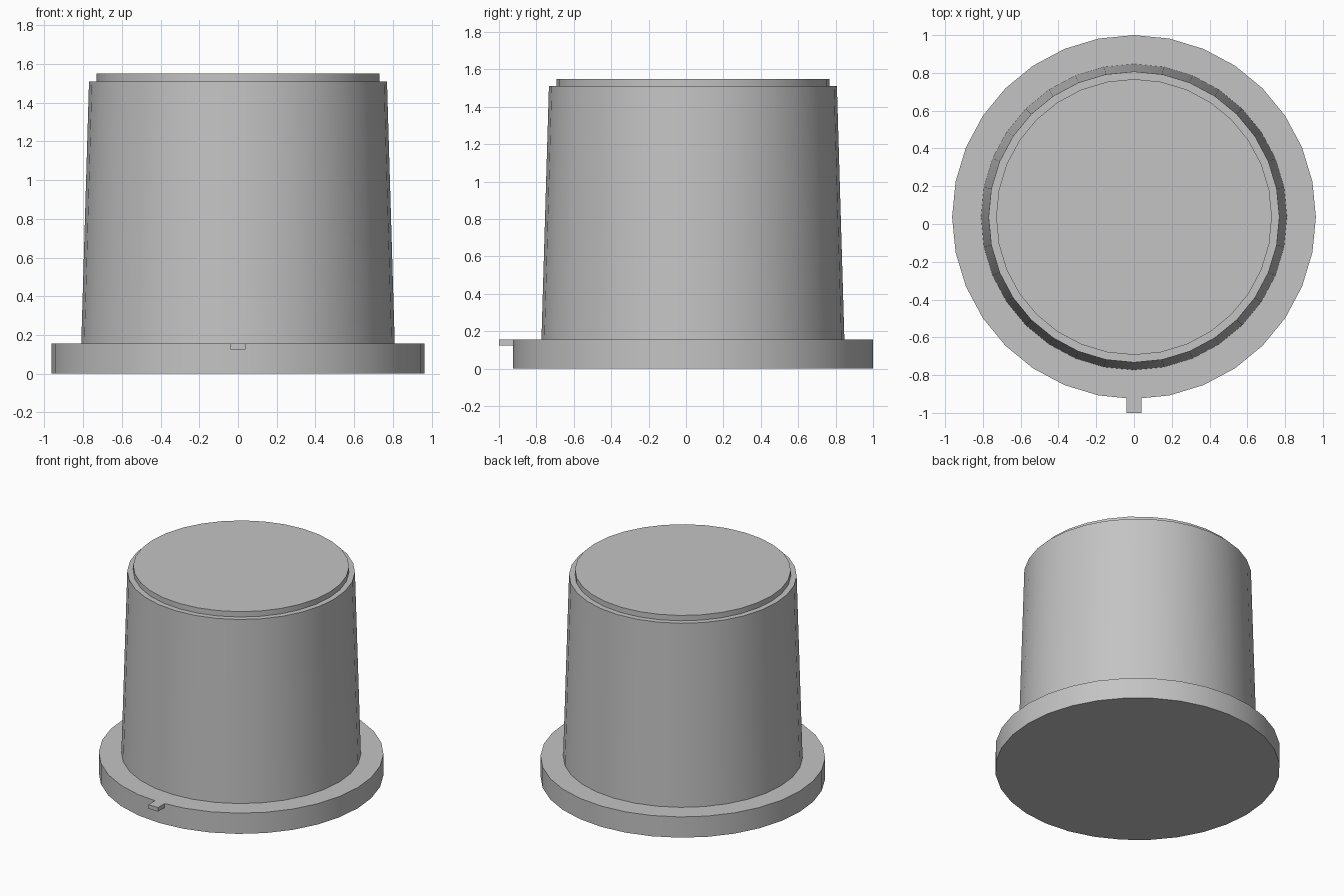
import bpy
import bmesh
import math
from mathutils import Matrix, Vector

cube = bpy.data.objects.get("Cube")
if cube:
    bpy.data.objects.remove(cube, do_unlink=True)

SIDES = 32
CENTRE_Y = 0.037

# Single plain grey finish
grey = bpy.data.materials.new("plain_grey")
grey.use_nodes = True
colour = (0.55, 0.55, 0.55, 1.0)
grey.diffuse_color = colour
grey.node_tree.nodes["Principled BSDF"].inputs["Base Color"].default_value = colour


def finish(name, bm):
    bmesh.ops.recalc_face_normals(bm, faces=bm.faces)
    mesh = bpy.data.meshes.new(name)
    bm.to_mesh(mesh)
    bm.free()
    mesh.materials.append(grey)
    obj = bpy.data.objects.new(name, mesh)
    bpy.context.collection.objects.link(obj)
    return obj


def lathe(name, profile):
    """Stack rings of (radius, height); a ring at a flat end may be capped."""
    bm = bmesh.new()
    rings = []
    for radius, z in profile:
        if radius == 0:
            rings.append(None)
            continue
        ring = []
        for i in range(SIDES):
            a = math.tau * i / SIDES
            ring.append(bm.verts.new((radius * math.cos(a),
                                      CENTRE_Y + radius * math.sin(a), z)))
        rings.append(ring)
    for low, high in zip(rings, rings[1:]):
        if low is None:
            bm.faces.new(list(reversed(high)))
        elif high is None:
            bm.faces.new(low)
        else:
            for i in range(SIDES):
                j = (i + 1) % SIDES
                bm.faces.new((low[i], low[j], high[j], high[i]))
    obj = finish(name, bm)
    bpy.ops.object.select_all(action='DESELECT')
    obj.select_set(True)
    bpy.context.view_layer.objects.active = obj
    bpy.ops.object.shade_smooth_by_angle(angle=math.radians(30))
    return obj


# Wide base flange with its flat underside and upper ledge
lathe("base_flange", [(0, 0), (0.963, 0), (0.963, 0.155), (0.81, 0.155)])

# Tapered body with its narrow upper rim
lathe("tapered_body", [(0.81, 0.155), (0.77, 1.51), (0.73, 1.51)])

# Raised top disc
lathe("top_disc", [(0.73, 1.51), (0.73, 1.55), (0, 1.55)])

# Small locating tab on the front edge of the flange
bm = bmesh.new()
bmesh.ops.create_cube(bm, size=1, matrix=Matrix.LocRotScale(
    Vector((0, -0.96, 0.14)), None, Vector((0.08, 0.08, 0.03))))
finish("front_tab", bm)
